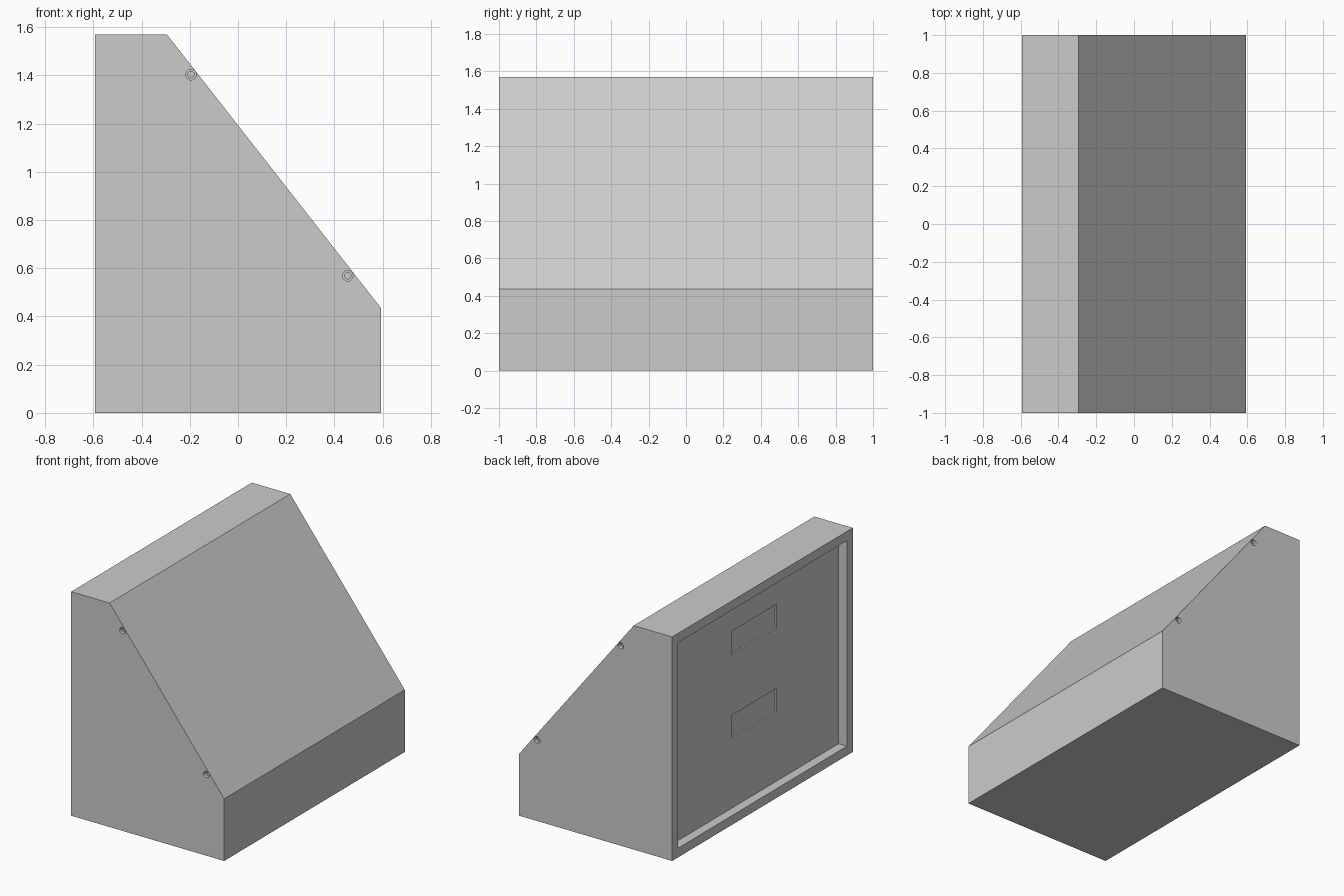
import bpy
import bmesh
from math import radians
from mathutils import Matrix, Vector

cube = bpy.data.objects.get("Cube")
if cube:
    bpy.data.objects.remove(cube, do_unlink=True)

# One plain grey for the whole cabinet
grey = bpy.data.materials.new("plain grey")
grey.use_nodes = True
colour = (0.6, 0.6, 0.6, 1)
grey.diffuse_color = colour
grey.node_tree.nodes["Principled BSDF"].inputs["Base Color"].default_value = colour

X, H, T = 0.593, 1.57, 0.065       # half depth, height, board thickness
LIP, RIDGE = 0.435, -0.295         # top of front board, start of slope
INNER_Y = 1 - T


def finish(name, bm):
    bmesh.ops.recalc_face_normals(bm, faces=bm.faces)
    mesh = bpy.data.meshes.new(name)
    bm.to_mesh(mesh)
    bm.free()
    obj = bpy.data.objects.new(name, mesh)
    bpy.context.collection.objects.link(obj)
    mesh.materials.append(grey)
    return obj


def board(name, profile, y0=-INNER_Y, y1=INNER_Y):
    """Extrude an (x, z) profile along y."""
    bm = bmesh.new()
    face = bm.faces.new([bm.verts.new((x, y0, z)) for x, z in profile])
    ext = bmesh.ops.extrude_face_region(bm, geom=[face])
    verts = [v for v in ext["geom"] if isinstance(v, bmesh.types.BMVert)]
    bmesh.ops.translate(bm, verts=verts, vec=(0, y1 - y0, 0))
    return finish(name, bm)


def rect(x0, x1, z0, z1):
    return [(x0, z0), (x1, z0), (x1, z1), (x0, z1)]


def pin(name, x, y, z, radius, depth):
    """Round cutter along y, reaching the given depth on both sides of y."""
    bm = bmesh.new()
    place = Matrix.Translation((x, y, z)) @ Matrix.Rotation(radians(90), 4, "X")
    bmesh.ops.create_cone(bm, cap_ends=True, segments=32, radius1=radius,
                          radius2=radius, depth=2 * depth, matrix=place)
    return finish(name, bm)


def cut(obj, cutter):
    cutter.hide_render = True
    mod = obj.modifiers.new("cut", "BOOLEAN")
    mod.operation, mod.solver, mod.object = "DIFFERENCE", "EXACT", cutter
    bpy.context.view_layer.objects.active = obj
    bpy.ops.object.modifier_apply(modifier=mod.name)
    bpy.data.objects.remove(cutter, do_unlink=True)


# Mitre points where the inside of the slope meets the front and top boards
outer_low, outer_high = Vector((X, LIP)), Vector((RIDGE, H))
run = (outer_low - outer_high).normalized()
normal = Vector((-run.y, run.x))
level = normal.dot(outer_low) - T
inner_low = (X - T, (level - normal.x * (X - T)) / normal.y)
inner_high = ((level - normal.y * (H - T)) / normal.x, H - T)

# Boards spanning between the side walls
board("base_board", [(-X, 0), (X, 0), (X - T, T), (-X, T)])
board("front_board", [(X, 0), (X, LIP), inner_low, (X - T, T)])
board("slope_panel", [(X, LIP), (RIDGE, H), inner_high, inner_low])
board("top_board", [(RIDGE, H), (-X, H), (-X, H - T), inner_high])

# Back panel set into the frame, with two shallow pockets
back_x = -X + T
back = board("back_panel", rect(back_x, back_x + T, T, H - T))
for low, high in ((1.14, 1.305), (0.55, 0.715)):
    cut(back, board("pocket_cutter", rect(back_x - T, back_x + 0.012, low, high),
                    -0.247, 0.247))

# Side walls with two stepped screw holes each
walls = [(-X, 0), (X, 0), (X, LIP), (RIDGE, H), (-X, H)]
for side, name in ((-1, "front_side_wall"), (1, "rear_side_wall")):
    ends = sorted((side * INNER_Y, side))
    wall = board(name, walls, *ends)
    for x, z in ((-0.195, 1.403), (0.455, 0.569)):
        cut(wall, pin("hole_cutter", x, side, z, 0.022, 0.025))
        cut(wall, pin("hole_cutter", x, side, z, 0.013, 0.05))
